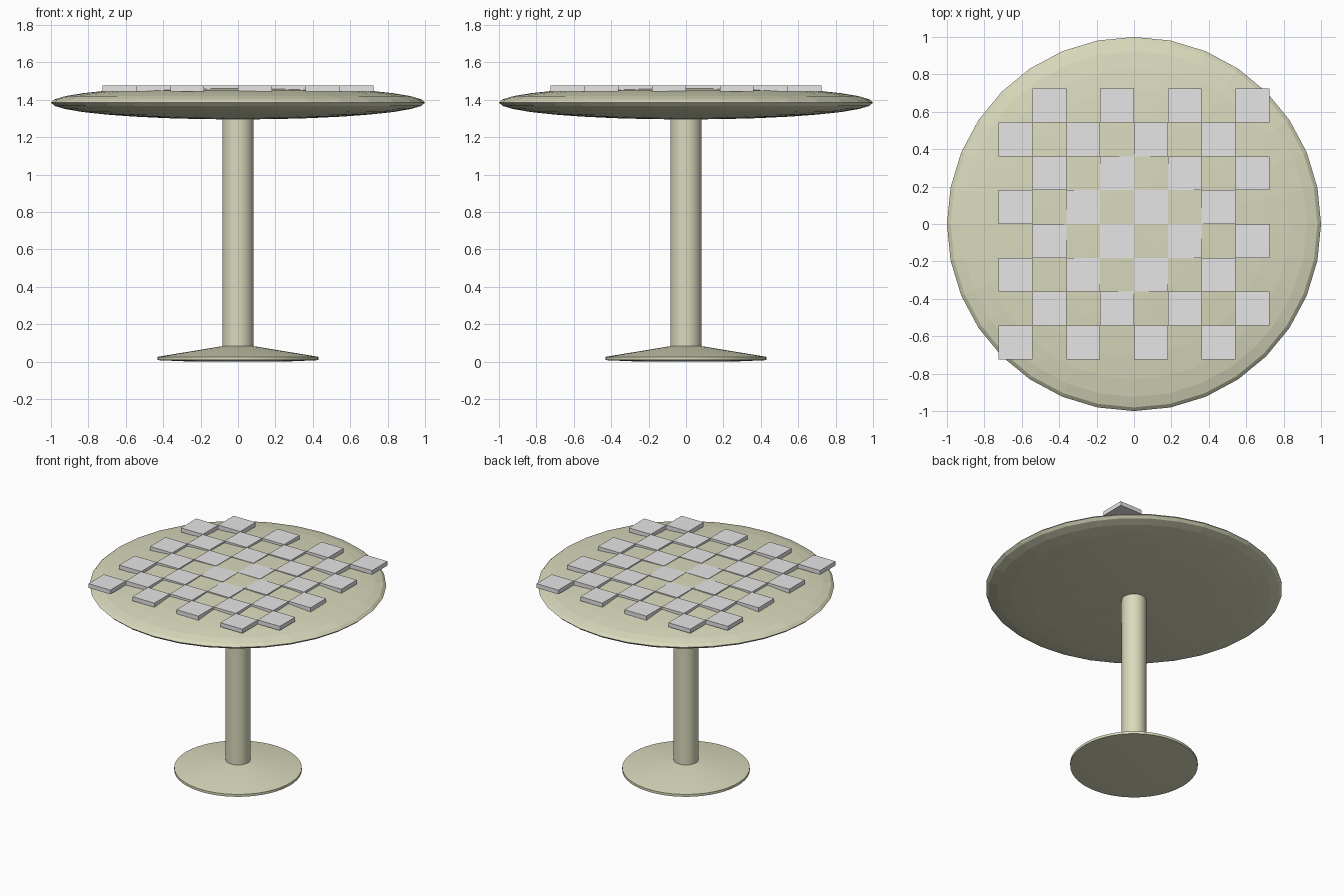
import bpy, bmesh, math
from mathutils import Matrix

if "Cube" in bpy.data.objects:
    bpy.data.objects.remove(bpy.data.objects["Cube"])


def material(name, color):
    m = bpy.data.materials.new(name)
    m.diffuse_color = (*color, 1)
    m.use_nodes = True
    m.node_tree.nodes["Principled BSDF"].inputs["Base Color"].default_value = m.diffuse_color
    return m


beige = material("beige", (0.70, 0.70, 0.51))
grey = material("light_grey", (0.79, 0.79, 0.79))


def make_object(name, bm, mat):
    bmesh.ops.recalc_face_normals(bm, faces=bm.faces)
    me = bpy.data.meshes.new(name)
    bm.to_mesh(me)
    bm.free()
    me.materials.append(mat)
    ob = bpy.data.objects.new(name, me)
    bpy.context.collection.objects.link(ob)
    return ob


def lathe(name, profile, mat, n=64):
    # closed solid of revolution from (radius, z) points, smoothed by angle
    bm = bmesh.new()
    rings = [[bm.verts.new((r * math.cos(2 * math.pi * i / n),
                            r * math.sin(2 * math.pi * i / n), z))
              for i in range(n)] for r, z in profile]
    for a, b in zip(rings, rings[1:]):
        for i in range(n):
            j = (i + 1) % n
            bm.faces.new((a[i], a[j], b[j], b[i]))
    bm.faces.new(rings[0][::-1])
    bm.faces.new(rings[-1])
    ob = make_object(name, bm, mat)
    bpy.ops.object.select_all(action='DESELECT')
    ob.select_set(True)
    bpy.context.view_layer.objects.active = ob
    bpy.ops.object.shade_smooth_by_angle(angle=math.radians(12))
    return ob


# Foot: thin disc rising as a shallow cone to the stem
lathe("base", [(0.24, 0), (0.43, 0.008), (0.43, 0.026), (0.083, 0.083)], beige)

# Stem
lathe("stem", [(0.083, 0.07), (0.083, 1.32)], beige, 32)

# Table top: flattened faceted sphere
bm = bmesh.new()
bmesh.ops.create_uvsphere(bm, u_segments=32, v_segments=16, radius=1)
bmesh.ops.transform(bm, verts=bm.verts, matrix=Matrix.Translation((0, 0, 1.385))
                    @ Matrix.Diagonal((1, 1, 0.09, 1)))
make_object("table_top", bm, beige)

# Checkerboard: raised square tiles on alternate cells
size = 0.181
bm = bmesh.new()
for i in range(8):
    for j in range(8):
        if (i + j) % 2 == 0:
            m = (Matrix.Translation(((i - 3.5) * size, (j - 3.5) * size, 1.461))
                 @ Matrix.Diagonal((size, size, 0.031, 1)))
            bmesh.ops.create_cube(bm, size=1, matrix=m)
make_object("board_tiles", bm, grey)
